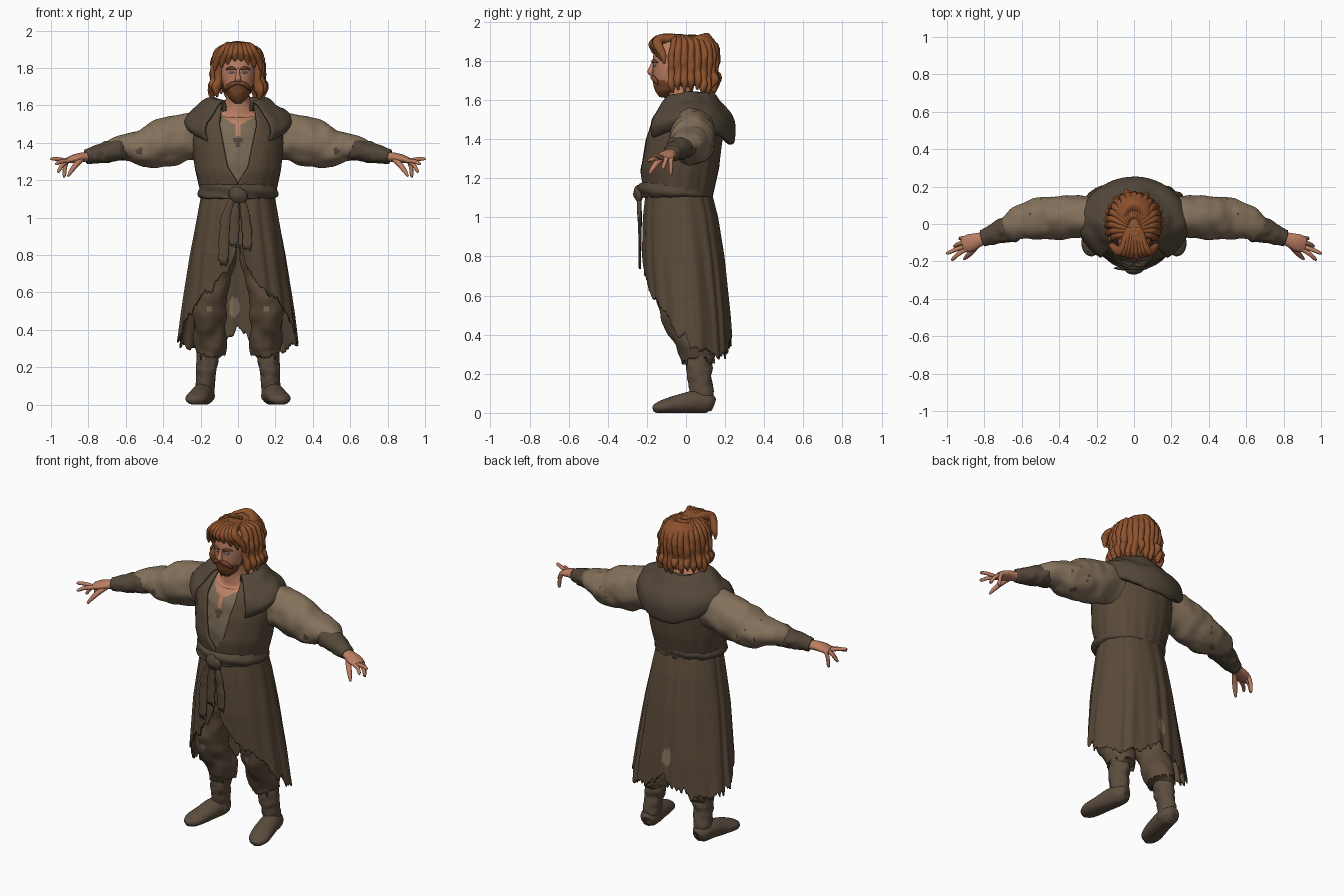
import bpy, bmesh, math, random
from mathutils import Vector, noise

random.seed(3)
if "Cube" in bpy.data.objects:
    bpy.data.objects.remove(bpy.data.objects["Cube"])


def material(name, r, g, b):
    m = bpy.data.materials.new(name)
    m.use_nodes = True
    m.diffuse_color = (r, g, b, 1)
    m.node_tree.nodes["Principled BSDF"].inputs["Base Color"].default_value = (r, g, b, 1)
    return m


robe = material("robe brown", .1, .068, .041)
dark = material("hood brown", .085, .062, .041)
linen = material("sleeve tan", .23, .165, .105)
shirt = material("shirt tan", .19, .145, .095)
skin = material("skin", .5, .21, .125)
red = material("hair copper", .27, .085, .026)
beard_red = material("beard auburn", .18, .058, .022)
trouser = material("trouser brown", .11, .073, .044)
leather = material("boot leather", .105, .074, .048)
eye_grey = material("eye grey", .2, .21, .23)

X, Y, Z = Vector((1, 0, 0)), Vector((0, 1, 0)), Vector((0, 0, 1))


def table(rows, x):
    """Linear lookup of a row's remaining values by its first value."""
    if x <= rows[0][0]:
        return rows[0][1:]
    for p, q in zip(rows, rows[1:]):
        if x <= q[0]:
            t = (x - p[0]) / (q[0] - p[0])
            return [a + (b - a) * t for a, b in zip(p[1:], q[1:])]
    return rows[-1][1:]


def spline(pts, t):
    """Smooth curve through tuples of any length."""
    s = min(max(t, 0), 1) * (len(pts) - 1)
    i = min(int(s), len(pts) - 2)
    f = s - i
    a, b, c, d = (pts[min(max(k, 0), len(pts) - 1)] for k in range(i - 1, i + 3))
    return [q + f / 2 * (r - p + f * (2 * p - 5 * q + 4 * r - w + f * (3 * (q - r) + w - p)))
            for p, q, r, w in zip(a, b, c, d)]


def grid(name, fn, nu, nv, mats, paint=None, closed=True, caps=False, thick=0, mirror=False):
    """Surface from fn(u, v); paint picks a material index from a face centre."""
    bm = bmesh.new()
    rows = [[bm.verts.new(fn(i / nu, j / nv)) for i in range(nu + (not closed))]
            for j in range(nv + 1)]
    for lo, hi in zip(rows, rows[1:]):
        for i in range(nu):
            k = (i + 1) % len(lo)
            bm.faces.new((lo[i], lo[k], hi[k], hi[i]))
    if caps:
        bm.faces.new(rows[0])
        bm.faces.new(rows[-1])
    bmesh.ops.recalc_face_normals(bm, faces=bm.faces)
    for f in bm.faces:
        f.smooth = True
        if paint:
            f.material_index = int(paint(f.calc_center_median()))
    me = bpy.data.meshes.new(name)
    bm.to_mesh(me)
    bm.free()
    for m in mats:
        me.materials.append(m)
    ob = bpy.data.objects.new(name, me)
    bpy.context.collection.objects.link(ob)
    if thick:
        mod = ob.modifiers.new("Thickness", "SOLIDIFY")
        mod.thickness = thick
        mod.offset = 0
    if mirror:
        ob.modifiers.new("Mirror", "MIRROR")
    return ob


def tube(name, pts, mats, ref=Z, n=20, steps=6, wrinkle=0, freq=14, rag=0, floor=False, **kw):
    """Elliptical tube through (x, y, z, side radius, up radius) points."""
    def fn(u, v):
        x, y, z, ra, rb = spline(pts, v)
        t = (Vector(spline(pts, v + .01)[:3]) - Vector(spline(pts, v - .01)[:3])).normalized()
        side = ref.cross(t).normalized()
        up = t.cross(side)
        a = math.tau * u
        c = Vector((x, y, z))
        off = side * ra * math.cos(a) + up * rb * math.sin(a)
        off *= 1 + wrinkle * noise.noise((c + off) * freq)
        p = c + off
        if rag and v == 1:
            p += t * rag * noise.noise(Vector((math.cos(a), math.sin(a), .3)) * 5)
        if floor:
            p.z = max(p.z, 0)
        return p
    return grid(name, fn, n, steps * (len(pts) - 1), mats, caps=True, **kw)


def around(a, hw, yf, yb, z, scale=1):
    """Point on a body section; angle zero faces the front."""
    mid, ry = (yf + yb) / 2, (yb - yf) / 2
    return Vector((hw * scale * math.sin(a), mid - ry * scale * math.cos(a), z))


# Coat skirt with a torn hem, open at the front
SKIRT = [(.25, .33, -.19, .235), (.5, .295, -.2, .22), (.8, .25, -.22, .19),
         (1, .213, -.215, .16), (1.14, .188, -.2, .125)]
HEM = [(0, .87), (12, .71), (25, .65), (47, .55), (68, .43), (90, .35), (130, .29), (165, .32), (180, .42)]


def skirt(u, v):
    a = math.tau * u
    hem = table(HEM, math.degrees(min(a, math.tau - a)))[0]
    ring = Vector((math.sin(a), math.cos(a), 0))
    hem += .06 * noise.noise(ring * 5) + .04 * noise.noise(ring * 17)
    z = 1.14 + (hem - 1.14) * v
    fold = math.sin(15 * a + 3 * noise.noise(ring * 2 + Z * z)) + noise.noise(ring * 6 + Z * z * 2)
    return around(a, *table(SKIRT, z), z, 1 + fold * (.008 + .018 * (1.14 - z)))


def skirt_patch(c):
    return c.y > .1 and ((c.x + .02) / .026) ** 2 + ((c.z - .52) / .055) ** 2 < 1


grid("coat_skirt", skirt, 240, 44, [robe, linen], skirt_patch, thick=.008)

# Sleeveless coat body with a deep neckline
BODY = [(1.1, .185, -.2, .125), (1.25, .22, -.228, .16), (1.4, .24, -.21, .18),
        (1.5, .24, -.178, .17), (1.56, .19, -.138, .13), (1.61, .1, -.09, .07)]
NECKLINE = [(1.19, .001), (1.27, .055), (1.5, .1), (1.61, .085)]


def coat(u, v):
    z = 1.1 + .51 * v
    hw, yf, yb = table(BODY, z)
    a0 = math.asin(table(NECKLINE, z)[0] / hw)
    a = a0 + (math.tau - 2 * a0) * u
    w = noise.noise(Vector((math.sin(a) * 5, math.cos(a) * 5, z * 4)))
    pleat = max(0, 1.3 - z) * .08 * math.sin(22 * a)
    return around(a, hw, yf, yb, z, 1 + .025 * w + pleat)


grid("coat_body", coat, 90, 26, [robe], closed=False, thick=.016)

# Lowered hood: section rows of width, depth, side height, back height
HOOD = [(.095, .09, 1.57, 1.5), (.12, .11, 1.63, 1.58), (.16, .14, 1.635, 1.625),
        (.22, .19, 1.585, 1.58), (.27, .235, 1.545, 1.5), (.285, .247, 1.515, 1.44),
        (.265, .235, 1.485, 1.385), (.225, .195, 1.48, 1.4)]


def hood(u, v):
    a = math.radians(38 + 284 * u)
    rx, ry, zs, zb = spline(HOOD, v)
    front, back = max(0, math.cos(a)), max(0, -math.cos(a))
    z = zs + (zb - zs) * back ** 1.5 - .1 * front * v
    p = Vector((rx * math.sin(a), -ry * math.cos(a) * (1 - .12 * front), z))
    ridge = .008 * math.sin(v * 16 + 2 * math.cos(a)) * (.3 + back)
    return p + Z * ridge + p.normalized() * .012 * noise.noise(p * 14)


grid("hood", hood, 72, 32, [dark], closed=False, thick=.012)


# Shirt, bare chest and neck
def chest_paint(c):
    if c.y > 0 or c.z > 1.58:
        return 1
    if 1.36 < c.z < 1.43 and abs(c.x) < (c.z - 1.36) * .5:
        return 2
    return c.z > 1.44 and abs(c.x) < .012 + max(0, c.z - 1.495) * 1.7


tube("shirt_and_neck", [(0, -.03, 1.12, .17, .15), (0, -.025, 1.25, .2, .18), (0, -.01, 1.4, .215, .183),
     (0, -.005, 1.5, .2, .155), (0, -.01, 1.56, .135, .115), (0, -.025, 1.6, .075, .07),
     (0, -.04, 1.68, .06, .065)], [shirt, skin, dark], Y, 96, 10, .03, 18, paint=chest_paint)


# Belt, knot and hanging ends
def belt(u, v):
    a, b = math.tau * v, math.tau * u
    r = .016 * math.cos(b)
    z = 1.14 + .038 * math.sin(b) + .008 * noise.noise(Vector((math.sin(a), math.cos(a), 0)) * 3)
    crease = .006 * math.sin(3 * b + 2 * a)
    return around(a, .197 + r + crease, -.228 - r - crease, .128 + r + crease, z)


grid("belt", belt, 18, 72, [dark])
tube("belt_knot", [(-.045, -.235, 1.13, .015, .02), (-.02, -.242, 1.125, .024, .042),
     (.02, -.242, 1.12, .024, .042), (.045, -.235, 1.13, .012, .02)], [dark], wrinkle=.2, freq=30)
for name, x, low in (("belt_end_long", -.07, .76), ("belt_end_short", .045, .84), ("belt_end_middle", -.02, .86)):
    tube(name, [(x * .3, -.24, 1.11, .016, .012), (x * .8, -.238, 1.03, .024, .011),
         (x, -.236, .95, .027, .009), (x * 1.15, -.236, low, .026, .006)],
         [robe], Y, wrinkle=.25, freq=25, rag=.05)


# Sleeves and wrapped forearms
def stains(c):
    return .45 < c.x < .62 and noise.noise(c * 17) > .4


tube("sleeves", [(.15, .035, 1.43, .09, .11), (.28, .04, 1.43, .11, .125), (.4, .035, 1.397, .115, .126),
     (.5, .025, 1.375, .113, .106), (.58, .015, 1.377, .1, .078), (.65, -.01, 1.372, .076, .06),
     (.68, -.02, 1.36, .06, .05)], [linen, dark], n=48, steps=8, wrinkle=.11, paint=stains, mirror=True)
tube("forearm_wraps", [(.61, -.005, 1.37, .07, .06), (.65, -.02, 1.362, .075, .06), (.7, -.035, 1.35, .067, .055),
     (.76, -.06, 1.335, .054, .047), (.81, -.075, 1.325, .044, .038)],
     [dark], n=32, steps=8, wrinkle=.16, freq=26, mirror=True)

# Hands
tube("palms", [(.79, -.07, 1.326, .03, .025), (.84, -.088, 1.322, .04, .025), (.88, -.102, 1.314, .047, .022),
     (.915, -.112, 1.305, .04, .014)], [skin], mirror=True)
FINGERS = {"index": (-.142, .975, -.188, 1.285), "middle": (-.122, 1, -.155, 1.31),
           "ring": (-.098, .965, -.118, 1.245), "little": (-.076, .935, -.078, 1.22)}
for name, (y, tx, ty, tz) in FINGERS.items():
    tube(name + "_fingers", [(.875, y + .01, 1.314, .011, .011), (.91, y, 1.304, .012, .012),
         ((.915 + tx) / 2, (y + ty) / 2, (1.315 + tz) / 2, .011, .011), (tx - .006, ty, tz + .004, .009, .009),
         (tx, ty, tz, .004, .004)], [skin], n=10, steps=4, mirror=True)
tube("thumbs", [(.83, -.1, 1.318, .016, .016), (.86, -.138, 1.29, .016, .015), (.89, -.17, 1.252, .013, .012),
     (.908, -.188, 1.222, .006, .006)], [skin], n=12, steps=4, mirror=True)


# Trousers with worn knees, and boots
def knee_paint(c):
    return c.y < 0 and (c.x - .15) ** 2 + (c.z - .51) ** 2 < .0003


tube("trousers", [(.085, -.01, .98, .09, .12), (.11, -.02, .78, .1, .115), (.15, -.045, .6, .092, .1),
     (.155, -.03, .5, .094, .1), (.15, .01, .41, .083, .09), (.145, .05, .33, .085, .092),
     (.15, .06, .27, .078, .085)], [trouser, linen], Y, 56, 8, .15, 13, .05, paint=knee_paint, mirror=True)
tube("boot_shafts", [(.16, .065, .36, .055, .06), (.165, .068, .24, .056, .065), (.17, .073, .16, .052, .062),
     (.176, .08, .09, .05, .06), (.18, .08, .03, .055, .06)],
     [leather], Y, 28, 8, .16, 24, mirror=True)
tube("boot_feet", [(.172, .138, .04, .03, .035), (.178, .11, .05, .052, .052), (.19, .04, .055, .057, .058),
     (.206, -.04, .045, .061, .047), (.222, -.11, .033, .06, .036), (.23, -.15, .024, .042, .026),
     (.232, -.168, .018, .015, .014)], [leather], n=28, wrinkle=.05, floor=True, mirror=True)

# Head and facial features
tube("head", [(0, -.095, 1.64, .035, .04), (0, -.09, 1.68, .068, .075), (0, -.08, 1.74, .086, .09),
     (0, -.07, 1.8, .09, .1), (0, -.06, 1.87, .083, .095), (0, -.05, 1.91, .05, .06)], [skin], Y, 32)
tube("nose", [(0, -.165, 1.795, .008, .008), (0, -.176, 1.765, .011, .013), (0, -.182, 1.742, .017, .015),
     (0, -.172, 1.729, .011, .008)], [skin], Y, 14)
tube("eyes", [(.018, -.166, 1.776, .003, .003), (.034, -.162, 1.778, .007, .007),
     (.052, -.149, 1.776, .003, .003)], [eye_grey], n=12, mirror=True)
tube("eyebrows", [(.012, -.171, 1.793, .005, .005), (.037, -.167, 1.801, .008, .008),
     (.062, -.145, 1.793, .004, .004)], [beard_red], n=10, mirror=True)
tube("beard", [(0, -.115, 1.612, .018, .02), (0, -.11, 1.643, .052, .05), (0, -.1, 1.685, .07, .074),
     (0, -.085, 1.715, .084, .077), (0, -.07, 1.76, .088, .05)], [beard_red], Y, 40, 8, .09, 30)
tube("moustache", [(-.003, -.172, 1.72, .008, .008), (.03, -.169, 1.715, .012, .013),
     (.053, -.155, 1.697, .009, .01), (.062, -.145, 1.682, .003, .003)], [beard_red], n=12, mirror=True)

# Hair cap, loose waves around it and a swept fringe
tube("hair_cap", [(0, .03, 1.67, .07, .07), (0, .02, 1.73, .115, .125), (0, .02, 1.81, .126, .14),
     (0, .005, 1.87, .112, .145), (0, -.01, 1.915, .07, .1), (0, -.01, 1.93, .02, .03)],
     [red], Y, 48, 6, .08, 22)
for k in range(19):
    a = math.radians(56 + 248 * k / 18)
    dx, dy, r = math.sin(a), -math.cos(a), random.uniform(-.02, .025)
    path = [(.03, .05, 1.915, .02), (.1, .12, 1.885, .026), (.122, .14, 1.81, .028),
            (.122 + r / 2, .133, 1.74, .026), (.14, .145 + r / 2, 1.69 + r, .025), (.135, .135, 1.645 + r, .006)]
    tube(f"hair_lock_{k}", [(p * dx, q * dy - (.02 if z > 1.9 else -.008), z, w, w * .8) for p, q, z, w in path],
         [red], Vector((-dy, dx, 0)), 12, 5, .3, 28)
for k in range(8):
    s = (k - 3.5) / 3.5
    m = abs(s)
    tube(f"fringe_lock_{k}", [(.03 * s, -.02, 1.915, .02, .02), (.06 * s, -.12, 1.912, .025, .02),
         (.085 * s, -.165 + .02 * m, 1.89, .025, .02), (.115 * s, -.17 + .05 * m, 1.862 - .03 * m, .018, .018),
         (.125 * s, -.17 + .06 * m, 1.845 - .06 * m, .005, .005)], [red], X, 12, 5, .25, 28)
